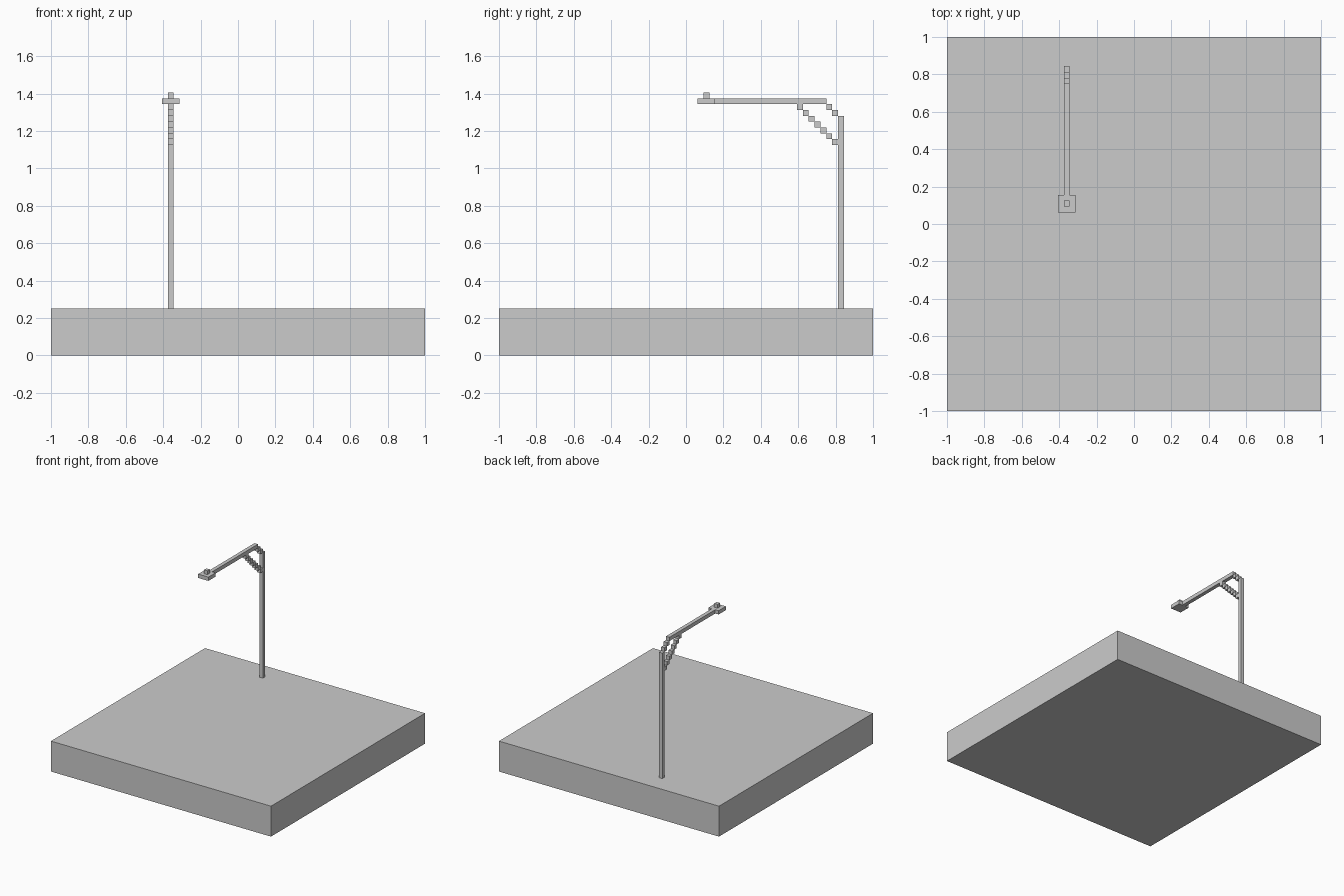
import bpy, bmesh
from mathutils import Vector

if "Cube" in bpy.data.objects:
    bpy.data.objects.remove(bpy.data.objects["Cube"])

U = 2 / 64  # block size


def blocks(name, boxes):
    """One object made of boxes given as (min corner, max corner) in block units."""
    bm = bmesh.new()
    for lo, hi in boxes:
        lo, hi = Vector(lo) * U, Vector(hi) * U
        for v in bmesh.ops.create_cube(bm, size=1)["verts"]:
            v.co = (lo + hi) / 2 + v.co * (hi - lo)
    mesh = bpy.data.meshes.new(name)
    bm.to_mesh(mesh)
    bm.free()
    obj = bpy.data.objects.new(name, mesh)
    bpy.context.collection.objects.link(obj)
    return obj


def stair(name, y, z, count):
    """Diagonal run of single blocks stepping back and down."""
    blocks(name, [((-12, y + i, z - i), (-11, y + i + 1, z - i + 1)) for i in range(count)])


# Ground slab
blocks("base_slab", [((-32, -32, 0), (32, 32, 8))])

# Upright and overhanging arm
blocks("pole", [((-12, 26, 8), (-11, 27, 41))])
blocks("arm", [((-12, 5, 43), (-11, 24, 44))])

# Stepped corner and diagonal brace
stair("arm_corner", 24, 42, 2)
stair("brace", 19, 42, 7)

# Lamp head with cap
blocks("lamp_head", [((-13, 2, 43), (-10, 5, 44))])
blocks("lamp_cap", [((-12, 3, 44), (-11, 4, 45))])
